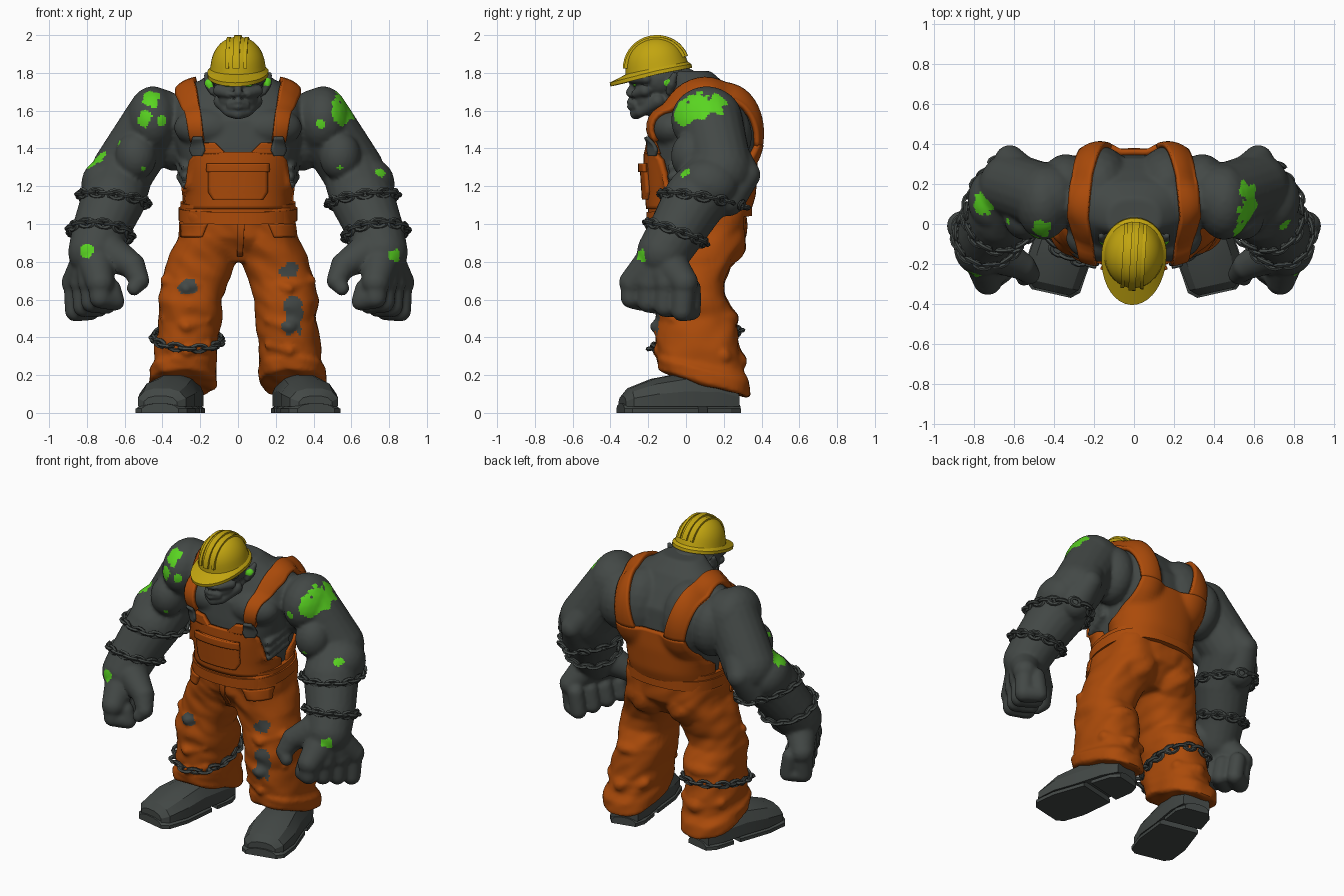
import bpy, bmesh, math
from mathutils import Vector, Matrix, noise
from mathutils.bvhtree import BVHTree

cube = bpy.data.objects.get("Cube")
if cube:
    bpy.data.objects.remove(cube)


def material(name, r, g, b):
    m = bpy.data.materials.new(name)
    m.use_nodes = True
    m.diffuse_color = (r, g, b, 1)
    m.node_tree.nodes["Principled BSDF"].inputs["Base Color"].default_value = (r, g, b, 1)
    return m


GREY = material("stone grey skin", .056, .065, .061)
ORANGE = material("orange cloth", .41, .07, .003)
YELLOW = material("hat yellow", .54, .375, .005)
GREEN = material("glowing green", .1, .66, .015)


def make(name, bm, mats, smooth=40):
    bmesh.ops.recalc_face_normals(bm, faces=bm.faces)
    me = bpy.data.meshes.new(name)
    bm.to_mesh(me)
    bm.free()
    ob = bpy.data.objects.new(name, me)
    bpy.context.collection.objects.link(ob)
    for m in mats:
        me.materials.append(m)
    shade(ob, smooth)
    return ob


def shade(ob, angle):
    bpy.ops.object.select_all(action='DESELECT')
    ob.select_set(True)
    bpy.context.view_layer.objects.active = ob
    if angle:
        bpy.ops.object.shade_smooth_by_angle(angle=math.radians(angle))


def fuse(name, bm, mats, voxel, relax):
    """Mirror the raw masses, melt them into one surface and bake it."""
    ob = make(name, bm, mats, 0)
    ob.modifiers.new("mirror", 'MIRROR').use_mirror_merge = False
    rm = ob.modifiers.new("fuse", 'REMESH')
    rm.mode, rm.voxel_size = 'VOXEL', voxel
    sm = ob.modifiers.new("relax", 'SMOOTH')
    sm.factor, sm.iterations = .5, relax
    dg = bpy.context.evaluated_depsgraph_get()
    me = bpy.data.meshes.new_from_object(ob.evaluated_get(dg))
    ob.modifiers.clear()
    ob.data = me
    me.materials.clear()
    for m in mats:
        me.materials.append(m)
    shade(ob, 40)
    return ob


def tree_of(ob):
    me = ob.data
    return BVHTree.FromPolygons([v.co for v in me.vertices], [p.vertices for p in me.polygons])


def ball(bm, c, r):
    bmesh.ops.create_icosphere(bm, subdivisions=3, radius=1,
                               matrix=Matrix.Translation(c) @ Matrix.Diagonal((*r, 1)))


def limb(bm, *pts):
    for *c, r in pts:
        ball(bm, c, (r, r, r))
    for (*a, ra), (*b, rb) in zip(pts, pts[1:]):
        a, b = Vector(a), Vector(b)
        rot = (b - a).to_track_quat('Z', 'Y').to_matrix().to_4x4()
        bmesh.ops.create_cone(bm, cap_ends=True, segments=20, radius1=ra, radius2=rb,
                              depth=(b - a).length, matrix=Matrix.Translation((a + b) / 2) @ rot)


def skin_rings(bm, rings):
    for a, b in zip(rings, rings[1:]):
        for i in range(len(a)):
            j = (i + 1) % len(a)
            bm.faces.new((a[i], a[j], b[j], b[i]))
    bm.faces.new(rings[0])
    bm.faces.new(rings[-1])


def loft(bm, rows, n=40, power=2.4):
    """Rows of x, y, z, radius x, radius y, tilt."""
    rings = []
    for x, y, z, rx, ry, tilt in rows:
        ring = []
        for k in range(n):
            c, s = math.cos(math.tau * k / n), math.sin(math.tau * k / n)
            dx = rx * math.copysign(abs(c) ** (2 / power), c)
            dy = ry * math.copysign(abs(s) ** (2 / power), s)
            ring.append(bm.verts.new((x + dx, y + dy, z + tilt * dy)))
        rings.append(ring)
    skin_rings(bm, rings)


def paint(ob, spots):
    """Blotches: each spot is snapped to the surface and given a ragged rim."""
    tree = tree_of(ob)
    for x, y, z, r in spots:
        c = tree.find_nearest((x, y, z))[0]
        for p in ob.data.polygons:
            if (p.center - c).length < r * (1 + .5 * noise.noise(p.center * 25)):
                p.material_index = 1


def panel(name, tree, keys, lift, thick, mat, sides=(1,), cols=16, steps=6):
    """Cloth laid on a surface; keys are x0, x1, angle (0 front, 180 back), height."""
    for side in sides:
        bm = bmesh.new()
        rows = [[a + (b - a) * t / steps for a, b in zip(p, q)]
                for p, q in zip(keys, keys[1:]) for t in range(steps)] + [keys[-1]]
        grid = []
        for x0, x1, ang, z in rows:
            d = Vector((0, -math.cos(math.radians(ang)), math.sin(math.radians(ang))))
            line = []
            for k in range(cols + 1):
                aim = Vector((side * (x0 + (x1 - x0) * k / cols), .08, z))
                hit = tree.ray_cast(aim + d * 2, -d)[0] or tree.find_nearest(aim)[0]
                line.append(bm.verts.new(hit + d * lift))
            grid.append(line)
        for a, b in zip(grid, grid[1:]):
            for k in range(cols):
                bm.faces.new((a[k], a[k + 1], b[k + 1], b[k]))
        bmesh.ops.smooth_vert(bm, verts=bm.verts, factor=.3, use_axis_y=True)
        ob = make(name, bm, [mat])
        so = ob.modifiers.new("thickness", 'SOLIDIFY')
        so.thickness, so.offset = thick, 0


def chain(name, tree, centre, normal, count=22):
    bpy.ops.mesh.primitive_torus_add(major_segments=10, minor_segments=5,
                                     major_radius=.022, minor_radius=.011)
    link = bpy.context.object
    c, n = Vector(centre), Vector(normal).normalized()
    u = n.orthogonal().normalized()
    bm = bmesh.new()
    for k in range(count):
        out = Matrix.Rotation(math.tau * k / count, 3, n) @ u
        hit = tree.ray_cast(c, out, .28)[0] or c + out * .2
        frame = Matrix((n.cross(out), n, out)).transposed().to_4x4()
        twist = Matrix.Rotation(math.radians(20 + 70 * (k % 2)), 4, 'X')
        me = link.data.copy()
        me.transform(Matrix.Translation(hit + out * .01) @ frame @ twist
                     @ Matrix.Diagonal((1.6, 1, 1, 1)))
        bm.from_mesh(me)
        bpy.data.meshes.remove(me)
    bpy.data.objects.remove(link)
    make(name, bm, [GREY])


# Torso, arms and fists
bm = bmesh.new()
loft(bm, [(0, .06, 1, .27, .23, 0), (0, .08, 1.15, .28, .26, 0), (0, .08, 1.3, .3, .27, 0),
          (0, .08, 1.42, .33, .265, 0), (0, .08, 1.55, .35, .25, 0), (0, .08, 1.65, .33, .19, 0),
          (0, .07, 1.74, .23, .14, 0), (0, .03, 1.81, .13, .1, 0)])
ball(bm, (.16, -.07, 1.51), (.18, .12, .11))
ball(bm, (.17, .19, 1.48), (.165, .2, .26))
ball(bm, (.17, .1, 1.66), (.17, .14, .1))
ball(bm, (.34, .19, 1.47), (.13, .16, .19))
ball(bm, (.45, .11, 1.55), (.14, .19, .18))
limb(bm, (.43, .13, 1.55, .17), (.52, .16, 1.42, .165), (.61, .19, 1.28, .165),
     (.66, .05, 1.13, .17), (.73, -.05, .96, .15), (.76, -.12, .85, .14))
ball(bm, (.54, .03, 1.36), (.11, .11, .13))
ball(bm, (.7, .12, 1.21), (.13, .16, .14))
limb(bm, (.56, .24, 1.36, .1), (.62, .32, 1.26, .075), (.65, .22, 1.14, .1))
for i in range(4):
    t = i / 3
    kx, ky = .73 + .13 * t, -.28 + .27 * t
    limb(bm, (.76, -.13, .84, .11), (kx, ky, .69, .075))
    limb(bm, (kx, ky, .69, .064), (kx, ky - .01, .61 - .07 * t, .057),
         (kx - .08, ky + .04, .59 - .05 * t, .05), (kx - .06, ky + .04, .66, .05))
limb(bm, (.68, -.15, .85, .1), (.56, -.21, .78, .07), (.52, -.25, .7, .052), (.55, -.27, .66, .04))
for z in (1.2, 1.25, 1.3):
    limb(bm, (.28, -.08, z, .02), (.31, .08, z + .05, .02))
body = fuse("body", bm, [GREY, GREEN], .012, 4)
paint(body, [(.55, .08, 1.61, .085), (.53, 0, 1.59, .07), (.56, .16, 1.63, .055), (.43, -.1, 1.52, .025),
             (.75, 0, 1.27, .03), (.54, -.08, 1.29, .015), (.84, -.25, .83, .038),
             (-.46, -.02, 1.66, .055), (-.49, -.06, 1.56, .045), (-.38, -.1, 1.55, .028),
             (-.75, .1, 1.33, .055), (-.59, .02, 1.41, .016), (-.49, -.08, 1.28, .014),
             (-.8, -.25, .86, .038)])
body_tree = tree_of(body)

# Head with brow, cheeks, nose, lips and ears
bm = bmesh.new()
ball(bm, (0, -.14, 1.77), (.14, .15, .12))
ball(bm, (0, -.18, 1.66), (.105, .1, .09))
ball(bm, (0, -.02, 1.69), (.15, .13, .14))
limb(bm, (0, -.28, 1.765, .028), (.06, -.27, 1.772, .03), (.12, -.21, 1.77, .03))
limb(bm, (.05, -.265, 1.69, .024), (.1, -.215, 1.705, .032))
limb(bm, (0, -.27, 1.75, .018), (0, -.3, 1.695, .02))
ball(bm, (.02, -.285, 1.685), (.018, .022, .014))
limb(bm, (0, -.3, 1.647, .015), (.05, -.268, 1.635, .013))
limb(bm, (0, -.297, 1.62, .016), (.05, -.265, 1.622, .013))
limb(bm, (0, -.265, 1.585, .032), (.045, -.24, 1.595, .03), (.09, -.15, 1.65, .04))
limb(bm, (.135, -.09, 1.7, .018), (.15, -.08, 1.74, .028), (.165, -.06, 1.79, .016))
head = fuse("head", bm, [GREY, GREEN], .008, 2)
paint(head, [(s * .16, -.11, 1.75, .026) for s in (1, -1)])
bm = bmesh.new()
for s in (1, -1):
    ball(bm, (s * .055, -.272, 1.735), (.022, .01, .007))
make("eyes", bm, [GREEN])

# Hard hat: dome, peaked brim and crown ribs, tipped forward
bm = bmesh.new()
rings = []
for grow, h in [(1.0, -.035), (1.12, -.035), (1.12, -.015), (1.02, 0)] + [
        (math.cos(a * .15) ** .9, .165 * math.sin(a * .15)) for a in range(1, 11)]:
    ring = []
    for k in range(36):
        c, s = math.cos(math.tau * k / 36), math.sin(math.tau * k / 36)
        peak = .075 * max(0, -s) ** .8 if grow > 1.1 else 0
        ring.append(bm.verts.new((.145 * grow * c, .165 * grow * s - peak, h - peak * .15)))
    rings.append(ring)
skin_rings(bm, rings)
for x, w in ((0, .018), (.048, .009), (-.048, .009)):
    arcs = []
    for k in range(19):
        a = math.pi * (.06 + .88 * k / 18)
        f = math.sqrt(1 - (x / .145) ** 2)
        arcs.append([bm.verts.new((x + dx, -math.cos(a) * .17 * f * g, math.sin(a) * .167 * f * g))
                     for dx, g in ((-w, .95), (-w, 1.05), (w, 1.05), (w, .95))])
    skin_rings(bm, arcs)
hat = make("hard_hat", bm, [YELLOW], 30)
hat.data.transform(Matrix.Translation((0, -.155, 1.825)) @ Matrix.Rotation(-.06, 4, 'Z')
                   @ Matrix.Rotation(.2, 4, 'X'))

# Trousers with knees, cuffs and folds
bm = bmesh.new()
loft(bm, [(.29, .12, .14, .16, .21, -.28), (.29, .1, .16, .18, .245, -.28), (.29, .09, .23, .18, .245, -.25),
          (.28, .08, .26, .165, .225, -.2), (.27, .06, .38, .165, .22, 0), (.25, .05, .5, .165, .21, .1),
          (.255, .02, .6, .17, .185, .1), (.225, .03, .7, .175, .175, 0), (.19, .05, .82, .18, .2, 0),
          (.15, .07, .93, .165, .24, 0), (.14, .07, 1.08, .16, .24, 0)])
loft(bm, [(0, .06, .8, .12, .15, 0), (0, .07, .93, .29, .245, 0), (0, .07, 1.09, .305, .26, 0)])
ball(bm, (.26, -.07, .56), (.12, .1, .1))
ball(bm, (.14, .17, .9), (.14, .15, .14))
ball(bm, (.26, .14, .5), (.14, .14, .07))
for z, y in ((.46, -.12), (.33, -.11), (.66, -.11)):
    limb(bm, (.16, y, z + .03, .025), (.27, y - .03, z, .035), (.38, y + .06, z + .04, .03))
limb(bm, (.16, .22, .3, .04), (.28, .27, .27, .05), (.4, .2, .3, .04))
trousers = fuse("trousers", bm, [ORANGE, GREY], .013, 3)
for v in trousers.data.vertices:
    v.co += v.normal * .012 * noise.noise(Vector((v.co.x * 7, v.co.y * 7, v.co.z * 12 + v.co.x * 8)))
paint(trousers, [(-.26, -.2, .69, .05), (-.23, -.2, .65, .03), (.29, -.2, .76, .045), (.3, -.2, .56, .05),
                 (.31, -.2, .49, .06), (-.27, -.2, .98, .02)])
leg_tree = tree_of(trousers)

# Waistband
bm = bmesh.new()
for lo, hi, grow in ((1.02, 1.085, .01), (1.07, 1.115, 0)):
    loft(bm, [(0, .07, z, .305 + grow, .27 + grow, .08) for z in (lo, hi)], 48)
make("waistband", bm, [ORANGE])

# Bib, back panel, pockets and straps
both = (1, -1)
panel("bib", body_tree, [(-.295, .295, 0, 1.08), (-.28, .28, 0, 1.2), (-.25, .25, 0, 1.34),
                         (-.215, .215, 0, 1.38)], .022, .03, ORANGE, cols=24)
panel("bib_corner", body_tree, [(.06, .235, 0, 1.37), (.12, .21, 0, 1.43)], .022, .03, ORANGE, both)
panel("bib_pocket", body_tree, [(-.13, .13, 0, 1.13), (-.155, .155, 0, 1.17), (-.155, .155, 0, 1.32)],
      .043, .025, ORANGE)
panel("pocket_flap", body_tree, [(-.165, .165, 0, 1.275), (-.165, .165, 0, 1.32)], .056, .018, ORANGE)
panel("back_panel", body_tree, [(-.295, .295, 180, 1.08), (-.285, .285, 180, 1.2), (-.265, .265, 180, 1.33),
                                (-.25, .25, 180, 1.42)], .015, .03, ORANGE, cols=24)
panel("strap", body_tree, [(.18, .25, -3, 1.45), (.2, .28, 35, 1.45), (.23, .325, 80, 1.45),
                           (.21, .315, 120, 1.45), (.16, .28, 155, 1.45), (.11, .25, 180, 1.41)],
      .014, .026, ORANGE, both, 8)
panel("strap_buckle", body_tree, [(.19, .24, 0, 1.36), (.175, .255, 0, 1.39), (.19, .24, 0, 1.46)],
      .045, .016, GREY, both, 6)
panel("trouser_pocket", leg_tree, [(.19, .3, 0, .93), (.16, .3, 0, 1.0)], .008, .016, ORANGE, both, 8)
panel("fly", leg_tree, [(-.005, .025, 0, .83), (-.005, .035, 0, 1.02)], .006, .012, ORANGE)

# Chains on forearms, wrists and one shin
for s, side in ((1, "left"), (-1, "right")):
    chain(side + "_forearm_chain", body_tree, (s * .66, .05, 1.13), (s * -.12, .15, 1))
    chain(side + "_wrist_chain", body_tree, (s * .73, -.05, .95), (s * -.1, .35, 1))
chain("shin_chain", leg_tree, (-.27, .06, .39), (.05, -.2, 1), 24)

# Boots turned outward, with split soles
for s, side in ((1, "left"), (-1, "right")):
    bm = bmesh.new()
    for base, rows in ((.035, [(-.325, .09, .09), (-.29, .13, .13), (-.16, .15, .18), (0, .13, .21),
                               (.18, .12, .2), (.29, .09, .14)]),
                       (0, [(-.335, .1, .05), (-.3, .14, .05), (-.16, .155, .05), (.06, .13, .05)]),
                       (0, [(.11, .125, .05), (.24, .115, .05), (.3, .08, .05)])):
        skin_rings(bm, [[bm.verts.new((w * x, y, base + (h - base) * z)) for x, z in
                         ((-1, 0), (1, 0), (1, .45), (.75, .82), (.3, 1), (-.3, 1), (-.75, .82), (-1, .45))]
                        for y, w, h in rows])
    boot = make(side + "_boot", bm, [GREY], 25)
    boot.data.transform(Matrix.Translation((s * .34, -.02, 0)) @ Matrix.Rotation(s * .22, 4, 'Z'))
